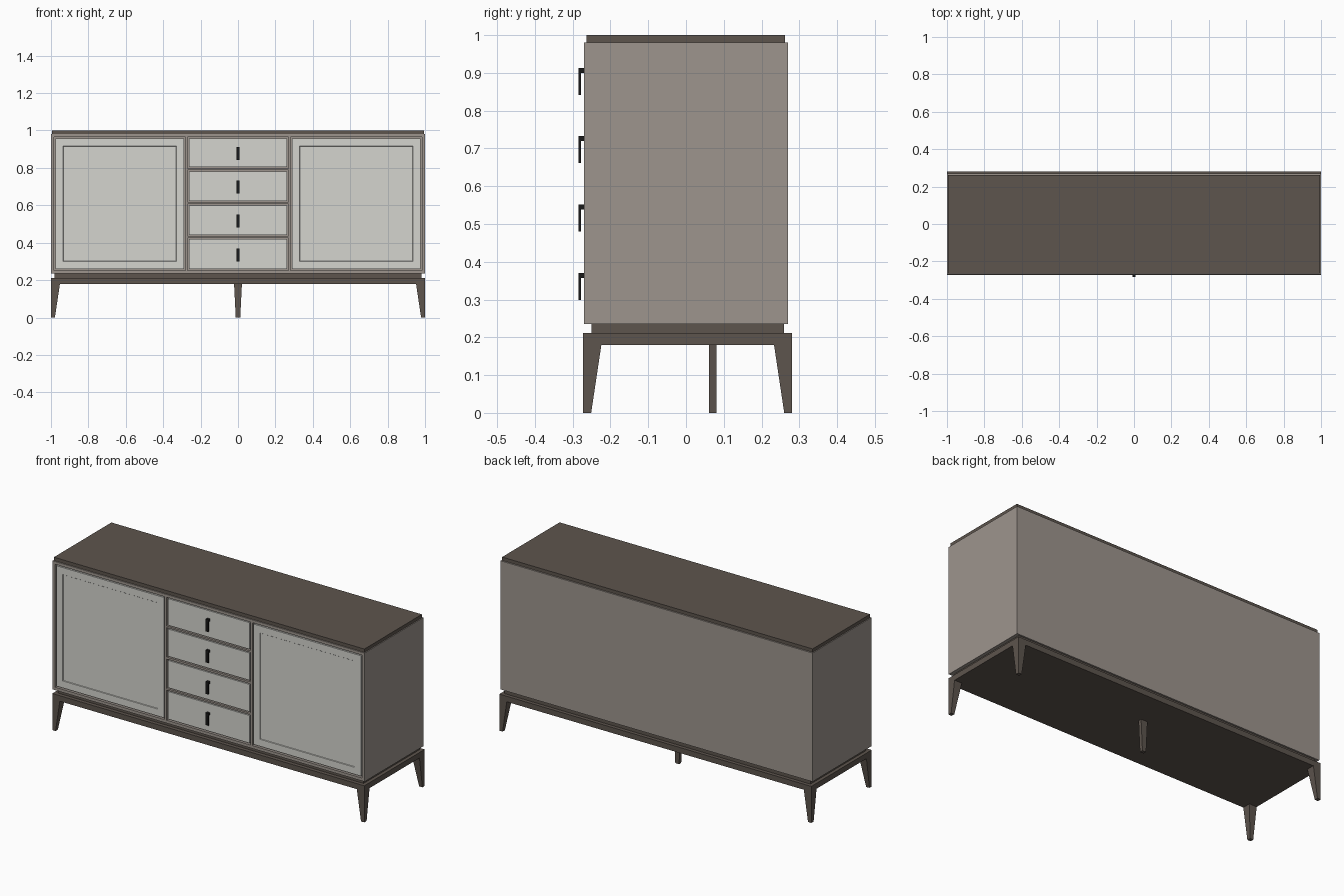
import bpy, bmesh

if "Cube" in bpy.data.objects:
    bpy.data.objects.remove(bpy.data.objects["Cube"])


def material(name, rgb):
    m = bpy.data.materials.new(name)
    m.diffuse_color = (*rgb, 1)
    m.use_nodes = True
    m.node_tree.nodes["Principled BSDF"].inputs["Base Color"].default_value = m.diffuse_color
    return m


WOOD = material("dark_wood", (0.11, 0.09, 0.075))
SHELL = material("taupe_lacquer", (0.34, 0.30, 0.27))
PANEL = material("pale_lacquer", (0.66, 0.66, 0.62))
BLACK = material("black_metal", (0.01, 0.01, 0.01))


def finish(name, bm, mat):
    bmesh.ops.recalc_face_normals(bm, faces=bm.faces)
    me = bpy.data.meshes.new(name)
    bm.to_mesh(me)
    bm.free()
    me.materials.append(mat)
    ob = bpy.data.objects.new(name, me)
    bpy.context.collection.objects.link(ob)
    return ob


def add_prism(bm, bottom, top, z0, z1):
    """Block between two rectangles (x0, x1, y0, y1) at heights z0 and z1."""
    rings = []
    for (x0, x1, y0, y1), z in ((bottom, z0), (top, z1)):
        rings.append([bm.verts.new((x, y, z)) for x, y in
                      ((x0, y0), (x1, y0), (x1, y1), (x0, y1))])
    a, b = rings
    bm.faces.new(a[::-1])
    bm.faces.new(b)
    for i in range(4):
        j = (i + 1) % 4
        bm.faces.new((a[i], a[j], b[j], b[i]))


def boxes(name, mat, *specs):
    bm = bmesh.new()
    for x0, x1, y0, y1, z0, z1 in specs:
        add_prism(bm, (x0, x1, y0, y1), (x0, x1, y0, y1), z0, z1)
    return finish(name, bm, mat)


def front_panel(name, x0, x1, z0, z1, inset=0):
    """Door or drawer front, optionally with a shallow recessed field."""
    bm = bmesh.new()
    r = (x0, x1, -0.268, -0.248)
    add_prism(bm, r, r, z0, z1)
    bmesh.ops.recalc_face_normals(bm, faces=bm.faces)
    if inset:
        face = min(bm.faces, key=lambda f: f.calc_center_median().y)
        bmesh.ops.inset_region(bm, faces=[face], thickness=inset)
        bmesh.ops.inset_region(bm, faces=[face], thickness=0.003, depth=-0.003)
    return finish(name, bm, PANEL)


# Cabinet body and top
boxes("carcass", SHELL, (-1, 1, -0.25, 0.27, 0.235, 0.98))
boxes("top_slab", WOOD, (-0.995, 0.995, -0.264, 0.262, 0.98, 1.0))

# Front face frame: outer rails and stiles, dividers, drawer rails
F = (-0.27, -0.25)
drawers = [(0.26, 0.42), (0.442, 0.6), (0.624, 0.782), (0.804, 0.958)]
bars = [(-1, 1, *F, 0.964, 0.98), (-1, 1, *F, 0.235, 0.252)]
for s in (-1, 1):
    for a, b in ((0.984, 1.0), (0.269, 0.281)):
        lo, hi = sorted((s * a, s * b))
        bars.append((lo, hi, *F, 0.252, 0.964))
for (_, below), (above, _) in zip(drawers, drawers[1:]):
    bars.append((-0.269, 0.269, *F, below + 0.006, above - 0.006))
boxes("face_frame", SHELL, *bars)

# Doors
front_panel("left_door", -0.976, -0.288, 0.26, 0.957, 0.057)
front_panel("right_door", 0.288, 0.976, 0.26, 0.957, 0.057)

# Drawers with hanging tab handles
for i, ((z0, z1), zt) in enumerate(zip(drawers, (0.37, 0.551, 0.733, 0.913))):
    front_panel(f"drawer_front_{i + 1}", -0.262, 0.262, z0, z1)
    boxes(f"drawer_handle_{i + 1}", BLACK,
          (-0.009, 0.009, -0.284, -0.268, zt - 0.013, zt),
          (-0.008, 0.008, -0.284, -0.278, zt - 0.071, zt - 0.013))

# Base: recessed plinth over a wider frame
boxes("plinth", WOOD, (-0.98, 0.98, -0.25, 0.26, 0.212, 0.235))
boxes("base_frame", WOOD, (-1, 1, -0.272, 0.281, 0.18, 0.212))

# Corner legs, tapered on the inner faces
for s, side in ((-1, "left"), (1, "right")):
    for y, d, end in ((-0.272, 1, "front"), (0.281, -1, "back")):
        bm = bmesh.new()
        rects = []
        for w in (0.021, 0.048):
            rects.append((*sorted((s * 1.0, s * (1 - w))), *sorted((y, y + d * w))))
        add_prism(bm, *rects, 0, 0.18)
        finish(f"{end}_{side}_leg", bm, WOOD)

# Central support leg
bm = bmesh.new()
add_prism(bm, (-0.012, 0.012, 0.061, 0.081), (-0.021, 0.021, 0.061, 0.081), 0, 0.18)
finish("centre_leg", bm, WOOD)
